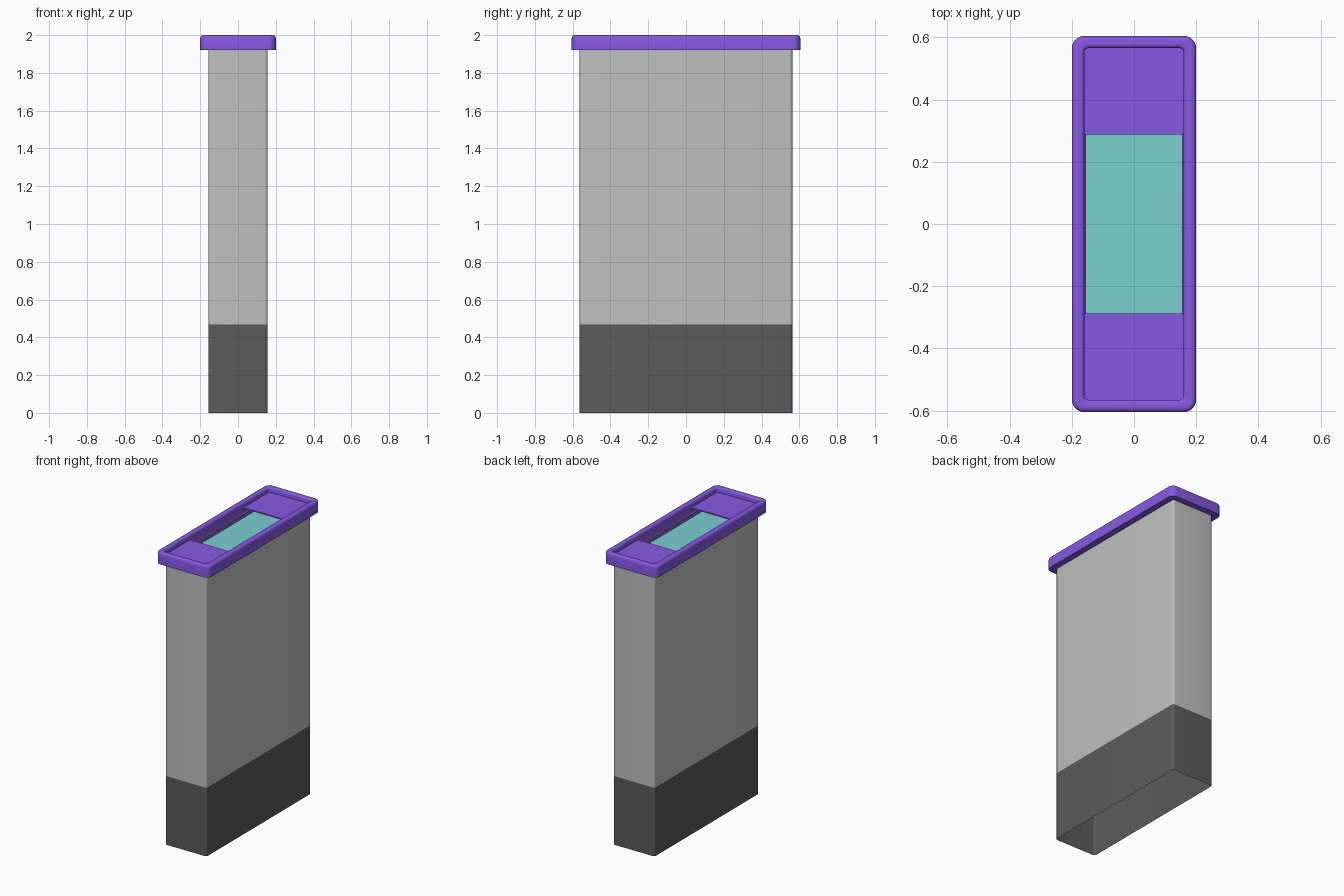
import bpy, bmesh, math

if "Cube" in bpy.data.objects:
    bpy.data.objects.remove(bpy.data.objects["Cube"])


def material(name, rgb):
    m = bpy.data.materials.new(name)
    m.diffuse_color = (*rgb, 1.0)
    m.use_nodes = True
    m.node_tree.nodes["Principled BSDF"].inputs["Base Color"].default_value = m.diffuse_color
    return m


LIGHT = material("light_grey", (0.53, 0.53, 0.53))
DARK = material("dark_grey", (0.105, 0.105, 0.105))
PURPLE = material("purple", (0.242, 0.098, 0.76))
TEAL = material("teal", (0.195, 0.63, 0.64))


def rounded_rect(hx, hy, r, steps=6):
    """Counter-clockwise rounded rectangle outline."""
    pts = []
    for i, (sx, sy) in enumerate([(1, 1), (-1, 1), (-1, -1), (1, -1)]):
        for k in range(steps + 1):
            a = math.pi / 2 * (i + k / steps)
            pts.append((sx * (hx - r) + r * math.cos(a), sy * (hy - r) + r * math.sin(a)))
    return pts


def loft(name, rings, mats, closed=False, cap=False, y=0.0):
    """Skin rounded-rectangle rings given as (half x, half y, radius, z)."""
    bm = bmesh.new()
    loops = [[bm.verts.new((px, py + y, z)) for px, py in rounded_rect(hx, hy, r)]
             for hx, hy, r, z in rings]
    pairs = list(zip(loops, loops[1:]))
    if closed:
        pairs.append((loops[-1], loops[0]))
    for a, b in pairs:
        n = len(a)
        for i in range(n):
            j = (i + 1) % n
            bm.faces.new((a[i], a[j], b[j], b[i]))
    if cap:
        bm.faces.new(loops[0][::-1])
        bm.faces.new(loops[-1])
    me = bpy.data.meshes.new(name)
    bm.to_mesh(me)
    bm.free()
    for m in mats:
        me.materials.append(m)
    ob = bpy.data.objects.new(name, me)
    bpy.context.collection.objects.link(ob)
    bpy.ops.object.select_all(action='DESELECT')
    ob.select_set(True)
    bpy.context.view_layer.objects.active = ob
    bpy.ops.object.shade_smooth_by_angle(angle=math.radians(40))
    return ob


# Body: thin tube, open underneath, dark below the band line
BX, BY, BAND = 0.157, 0.563, 0.467
body = loft("body", [(BX, BY, 0.015, z) for z in (0.0, BAND, 1.93)], [LIGHT, DARK])
for p in body.data.polygons:
    p.material_index = 1 if p.center.z < BAND else 0

# Rim: rounded frame around the top, its inner wall running down to the floor
profile = [(0.200, 0.605, 0.040, 1.92)]
for k in range(5):      # rounded outer top edge
    a = math.pi / 2 * k / 4
    d = 0.015 * (1 - math.cos(a))
    profile.append((0.200 - d, 0.605 - d, 0.040 - d, 1.985 + 0.015 * math.sin(a)))
for k in range(5):      # rounded inner top edge
    a = math.pi / 2 * k / 4
    d = 0.012 * (1 - math.sin(a))
    profile.append((0.160 + d, 0.566 + d, 0.016 + d, 1.988 + 0.012 * math.cos(a)))
profile += [(0.160, 0.566, 0.016, 1.925), (0.155, 0.561, 0.012, 1.922),
            (0.155, 0.561, 0.012, 1.90), (0.157, 0.563, 0.015, 1.92)]
loft("rim", profile, [PURPLE], closed=True)

# Floor of the recess
loft("recess_floor", [(0.1555, 0.5615, 0.012, 1.892), (0.1555, 0.5615, 0.012, 1.901)],
     [TEAL], cap=True)

# Cover plates at both ends of the recess
for side, label in ((-1, "front"), (1, "back")):
    loft(label + "_cover_plate",
         [(0.1595, 0.139, 0.004, 1.96), (0.1595, 0.139, 0.004, 1.968)],
         [PURPLE], cap=True, y=side * 0.4265)
